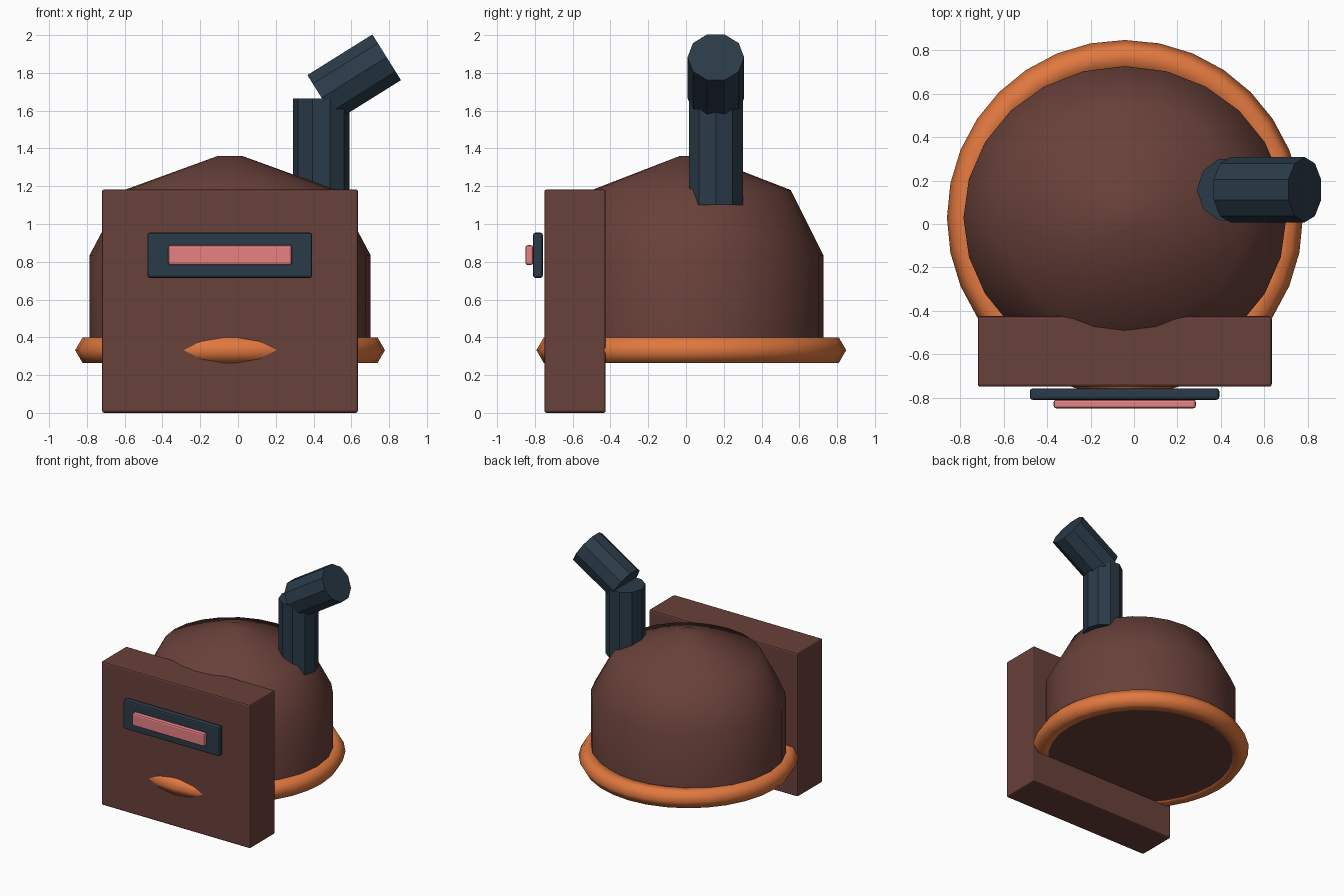
import bpy, bmesh
from math import sin, cos, pi, radians
from mathutils import Matrix, Vector

cube = bpy.data.objects.get("Cube")
if cube:
    bpy.data.objects.remove(cube, do_unlink=True)


def material(name, r, g, b):
    m = bpy.data.materials.new(name)
    m.use_nodes = True
    m.diffuse_color = (r, g, b, 1)
    m.node_tree.nodes["Principled BSDF"].inputs["Base Color"].default_value = (r, g, b, 1)
    return m


brown = material("clay brown", 0.141, 0.052, 0.042)
orange = material("orange", 0.75, 0.188, 0.05)
slate = material("dark slate", 0.023, 0.043, 0.065)
pink = material("soft pink", 0.79, 0.222, 0.226)


def finish(name, bm, mat, smooth_angle=None):
    bmesh.ops.recalc_face_normals(bm, faces=bm.faces)
    mesh = bpy.data.meshes.new(name)
    bm.to_mesh(mesh)
    bm.free()
    mesh.materials.append(mat)
    ob = bpy.data.objects.new(name, mesh)
    bpy.context.collection.objects.link(ob)
    if smooth_angle:
        bpy.ops.object.select_all(action='DESELECT')
        ob.select_set(True)
        bpy.context.view_layer.objects.active = ob
        bpy.ops.object.shade_smooth_by_angle(angle=radians(smooth_angle))
    return ob


def box(name, low, high, mat):
    low, high = Vector(low), Vector(high)
    bm = bmesh.new()
    bmesh.ops.create_cube(bm, size=1, matrix=Matrix.Translation((low + high) / 2)
                          @ Matrix.Diagonal((*(high - low), 1)))
    mod = finish(name, bm, mat).modifiers.new("soft edges", 'BEVEL')
    mod.width = 0.012
    mod.segments = 2


def lathe(name, profile, sides, centre, mat, angle, closed=False, squash=1):
    """Turn (radius, height) points round a vertical axis."""
    bm = bmesh.new()
    rings = [[bm.verts.new((centre[0] + r * cos(2 * pi * i / sides),
                            centre[1] + squash * r * sin(2 * pi * i / sides), z))
              for i in range(sides)] for r, z in profile]
    pairs = list(zip(rings, rings[1:]))
    if closed:
        pairs.append((rings[-1], rings[0]))
    else:
        bm.faces.new(rings[0])
        bm.faces.new(rings[-1])
    for a, b in pairs:
        for i in range(sides):
            j = (i + 1) % sides
            bm.faces.new((a[i], a[j], b[j], b[i]))
    finish(name, bm, mat, angle)


def pipe(name, centre, length, tilt, turn):
    bm = bmesh.new()
    bmesh.ops.create_cone(bm, cap_ends=True, segments=10, radius1=0.15, radius2=0.15,
                          depth=length, matrix=Matrix.Translation(centre)
                          @ Matrix.Rotation(radians(tilt), 4, 'Y')
                          @ Matrix.Rotation(radians(turn), 4, 'Z'))
    finish(name, bm, slate)


# Domed body, closed underneath, and the ring round its base
middle = (-0.042, 0.028)
lathe("dome_body", [(0.744, 0.268), (0.744, 0.835), (0.56, 1.18), (0.065, 1.36)],
      24, middle, brown, 60, squash=0.94)
lathe("base_ring", [(0.742 + 0.078 * cos(k * pi / 3), 0.332 + 0.078 * sin(k * pi / 3))
                    for k in range(6)], 32, middle, orange, 80, closed=True)

# Front block with its slot
box("front_block", (-0.72, -0.75, 0), (0.635, -0.425, 1.183), brown)
box("slot_frame", (-0.48, -0.81, 0.715), (0.393, -0.758, 0.954), slate)
box("slot_insert", (-0.37, -0.85, 0.783), (0.285, -0.809, 0.888), pink)

# Bent chimney
pipe("chimney_upright", (0.44, 0.158, 1.382), 0.565, 0, 18)
pipe("chimney_spout", (0.615, 0.158, 1.775), 0.406, 58, 0)
